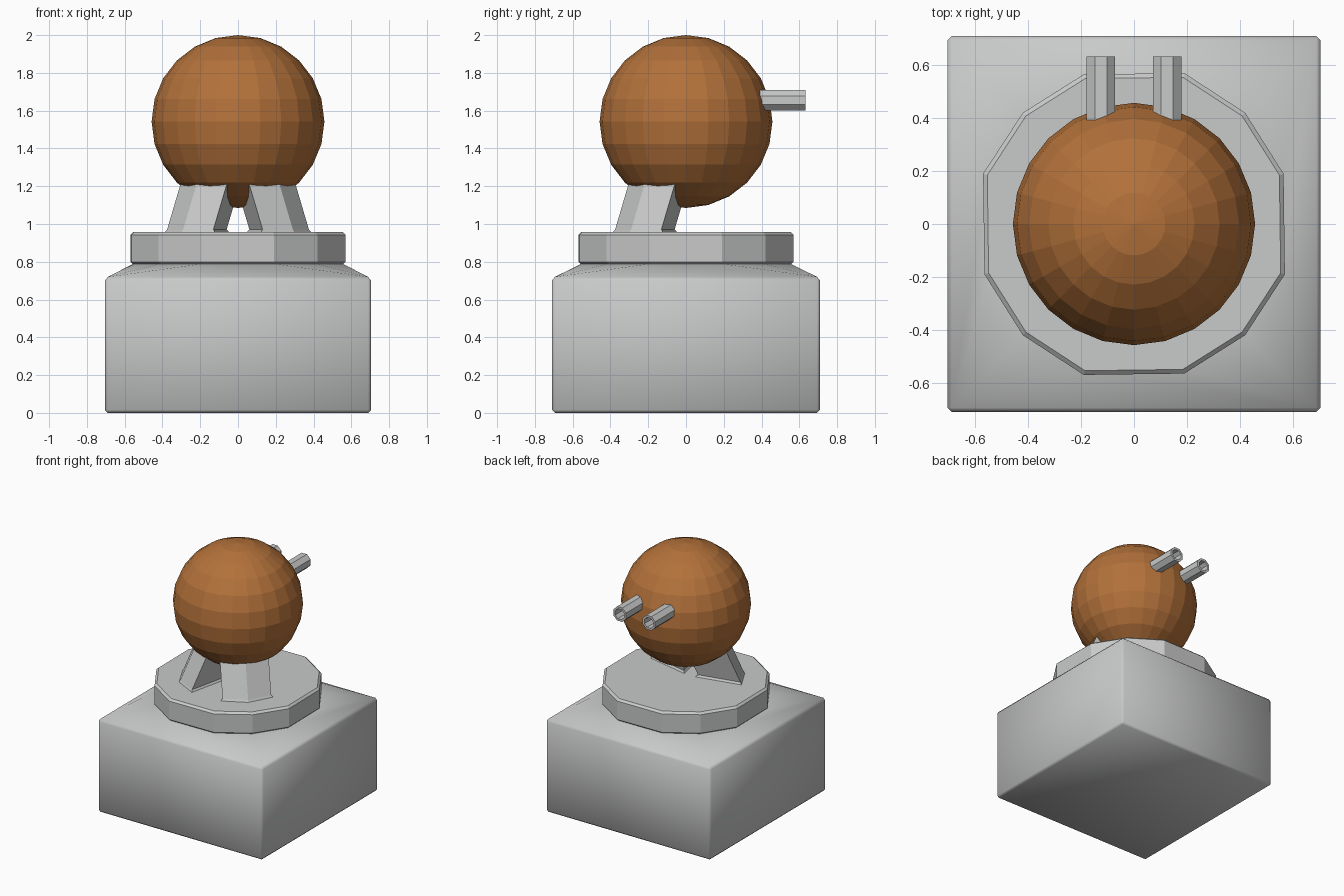
import bpy, bmesh, math
from mathutils import Vector

if "Cube" in bpy.data.objects:
    bpy.data.objects.remove(bpy.data.objects["Cube"])


def material(name, rgb):
    m = bpy.data.materials.new(name)
    m.diffuse_color = (*rgb, 1)
    m.use_nodes = True
    m.node_tree.nodes["Principled BSDF"].inputs["Base Color"].default_value = m.diffuse_color
    return m


silver = material("silver metal", (0.58, 0.59, 0.585))
copper = material("copper brown", (0.45, 0.165, 0.042))


def finish(name, bm, mat, smooth=False):
    bmesh.ops.recalc_face_normals(bm, faces=bm.faces[:])
    for f in bm.faces:
        f.smooth = smooth
    me = bpy.data.meshes.new(name)
    bm.to_mesh(me)
    bm.free()
    me.materials.append(mat)
    ob = bpy.data.objects.new(name, me)
    bpy.context.collection.objects.link(ob)
    return ob


def loft(name, rings, mat):
    """Skin a list of equal-length point rings and cap both ends."""
    bm = bmesh.new()
    vs = [[bm.verts.new(p) for p in r] for r in rings]
    n = len(vs[0])
    for a, b in zip(vs, vs[1:]):
        for i in range(n):
            j = (i + 1) % n
            bm.faces.new((a[i], a[j], b[j], b[i]))
    bm.faces.new(vs[0])
    bm.faces.new(vs[-1])
    return finish(name, bm, mat)


# twelve-sided outline, slightly squared
quarter = [(0.565, 0.19), (0.42, 0.42), (0.19, 0.57)]
outline = []
for k in range(4):
    c, s = round(math.cos(k * math.pi / 2)), round(math.sin(k * math.pi / 2))
    outline += [(x * c - y * s, x * s + y * c) for x, y in quarter]


def disc_ring(scale, z):
    return [(x * scale, y * scale, z) for x, y in outline]


# base block: chamfered box rising to the disc outline
bm = bmesh.new()
hx, hy, c = 0.705, 0.71, 0.016
for sx in (-1, 1):
    for sy in (-1, 1):
        bm.verts.new((sx * (hx - c), sy * (hy - c), 0))
        bm.verts.new((sx * (hx - c), sy * (hy - c), 0.72))
        for z in (0.016, 0.70):
            bm.verts.new((sx * hx, sy * (hy - c), z))
            bm.verts.new((sx * (hx - c), sy * hy, z))
for p in disc_ring(0.97, 0.79):
    bm.verts.new(p)
bmesh.ops.convex_hull(bm, input=bm.verts[:])
bmesh.ops.dissolve_limit(bm, angle_limit=0.01, verts=bm.verts[:], edges=bm.edges[:])
finish("base_block", bm, silver, smooth=True)

# disc plate
loft("disc_plate", [disc_ring(0.975, 0.787), disc_ring(1, 0.80),
                    disc_ring(1, 0.942), disc_ring(0.972, 0.957)], silver)

# two wedge legs leaning inwards under the ball
wedge = [(0.13, -0.375), (0.29, -0.29), (0.375, -0.13), (0.06, -0.06)]


def leg_ring(side, shift, z, grow=1.0):
    cx, cy = 0.215, -0.215
    return [(side * (cx + (x - cx) * grow - shift), cy + (y - cy) * grow + shift, z)
            for x, y in wedge]


for side, label in ((-1, "left"), (1, "right")):
    loft(f"leg_{label}", [leg_ring(side, 0, 0.95, 1.12), leg_ring(side, 0, 0.972),
                          leg_ring(side, 0.085, 1.26)], silver)

# ball
bm = bmesh.new()
bmesh.ops.create_uvsphere(bm, u_segments=24, v_segments=12, radius=0.4575)
ball = finish("ball", bm, copper)
ball.location = (0, 0, 1.5425)


# hollow eight-sided pipes at the back
def pipe_ring(x, r, y):
    r /= math.cos(math.pi / 8)
    return [(x + r * math.cos(a), y, 1.655 + r * math.sin(a))
            for a in (math.pi / 8 + i * math.pi / 4 for i in range(8))]


for side, label in ((-1, "left"), (1, "right")):
    x = side * 0.125
    loft(f"pipe_{label}", [pipe_ring(x, 0.054, 0.38), pipe_ring(x, 0.054, 0.632),
                           pipe_ring(x, 0.038, 0.632), pipe_ring(x, 0.038, 0.45)], silver)
